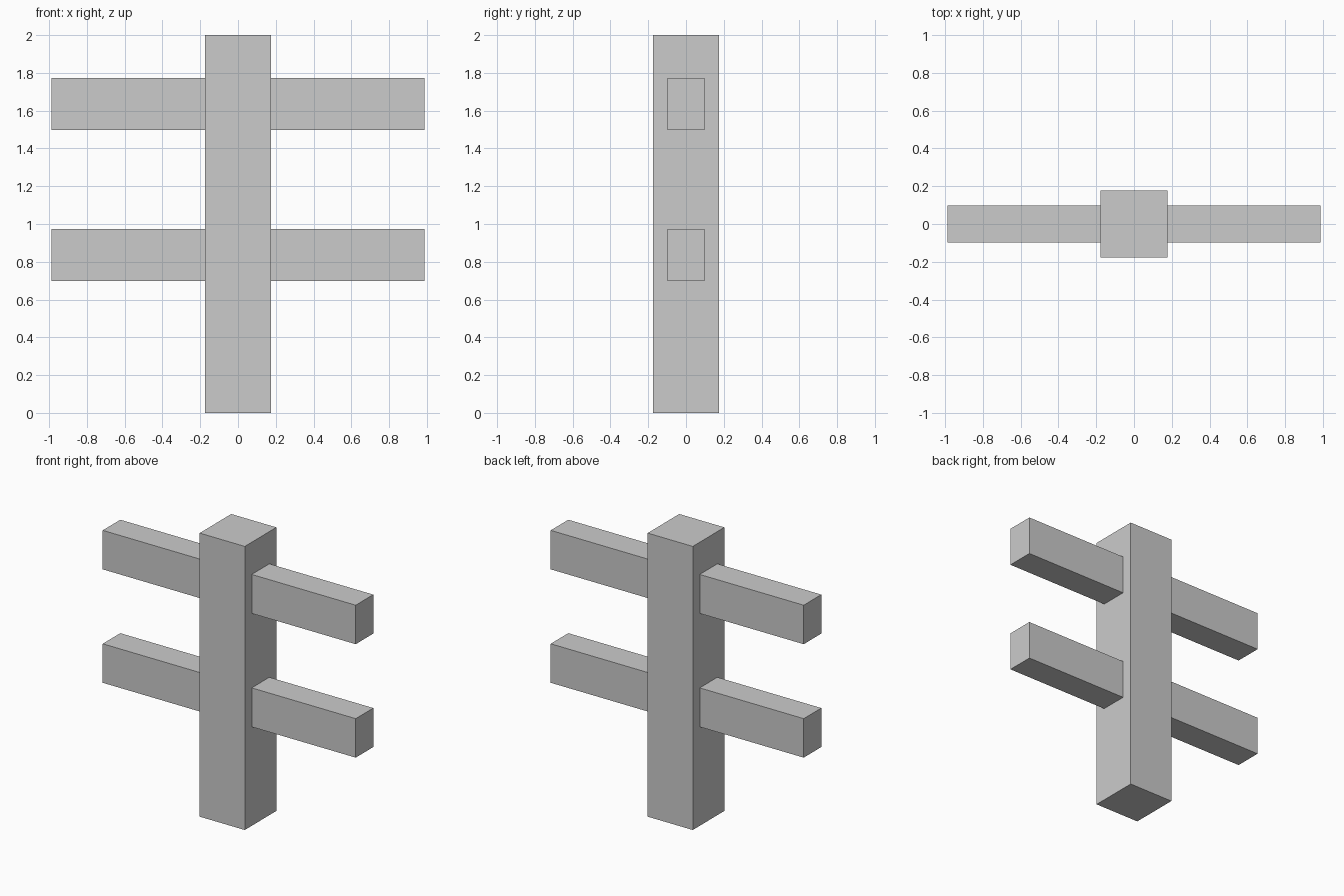
import bpy

if "Cube" in bpy.data.objects:
    bpy.data.objects.remove(bpy.data.objects["Cube"])


def box(name, size, center):
    bpy.ops.mesh.primitive_cube_add(size=1, location=center)
    obj = bpy.context.object
    obj.name = name
    obj.scale = size
    bpy.ops.object.transform_apply(location=False, rotation=False, scale=True)
    return obj


# Upright square post
box("post", (0.352, 0.352, 2.0), (0, 0, 1.0))

# Two horizontal rails passing through the post
for name, z in (("lower_rail", 0.835), ("upper_rail", 1.635)):
    box(name, (1.974, 0.196, 0.275), (0, 0, z))
